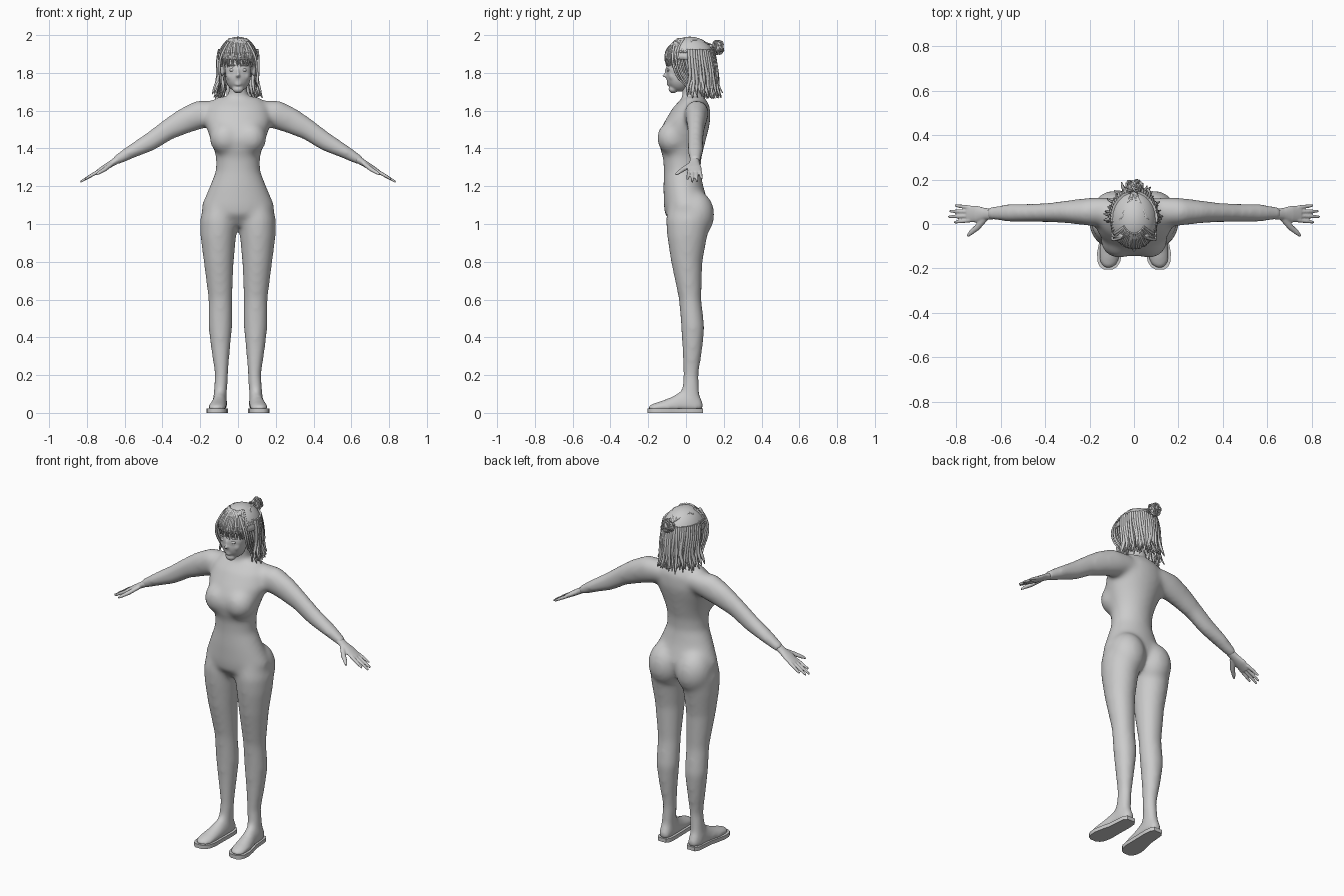
import bpy, bmesh, math, random
from mathutils import Vector, Matrix

random.seed(4)
if "Cube" in bpy.data.objects:
    bpy.data.objects.remove(bpy.data.objects["Cube"], do_unlink=True)

# One plain grey for the whole figure
GREY = bpy.data.materials.new("light grey")
GREY.use_nodes = True
GREY.diffuse_color = (.6, .6, .6, 1)
GREY.node_tree.nodes["Principled BSDF"].inputs["Base Color"].default_value = GREY.diffuse_color


def loft(bm, rings, u, v, sides=24, floor=None):
    """Closed skin through elliptical rings given as (centre, radius u, radius v)."""
    u, v = Vector(u).normalized(), Vector(v).normalized()
    loops = []
    for centre, ru, rv in rings:
        loop = []
        for i in range(sides):
            a = math.tau * i / sides
            p = Vector(centre) + u * ru * math.cos(a) + v * rv * math.sin(a)
            if floor is not None:
                p.z = max(p.z, floor)
            loop.append(bm.verts.new(p))
        loops.append(loop)
    faces = [bm.faces.new(loops[0]), bm.faces.new(loops[-1][::-1])]
    for a, b in zip(loops, loops[1:]):
        for i in range(sides):
            j = (i + 1) % sides
            faces.append(bm.faces.new((a[j], a[i], b[i], b[j])))
    bmesh.ops.recalc_face_normals(bm, faces=faces)


def ball(bm, centre, radii, tilt=0):
    m = Matrix.Translation(centre) @ Matrix.Rotation(tilt, 4, 'X') @ Matrix.Diagonal((*radii, 1))
    return bmesh.ops.create_uvsphere(bm, u_segments=24, v_segments=16, radius=1, matrix=m)["verts"]


def bake(ob, name):
    """Replace an object by its evaluated, smooth mesh."""
    bpy.context.view_layer.update()
    mesh = bpy.data.meshes.new_from_object(ob.evaluated_get(bpy.context.evaluated_depsgraph_get()))
    bpy.data.objects.remove(ob, do_unlink=True)
    mesh.name = name
    mesh.materials.clear()
    mesh.materials.append(GREY)
    for p in mesh.polygons:
        p.use_smooth = True
        p.material_index = 0
    done = bpy.data.objects.new(name, mesh)
    bpy.context.collection.objects.link(done)
    return done


def finish(bm, name, voxel=0, smooth=0):
    mesh = bpy.data.meshes.new(name)
    bm.to_mesh(mesh)
    bm.free()
    ob = bpy.data.objects.new(name + "_base", mesh)
    bpy.context.collection.objects.link(ob)
    if voxel:
        r = ob.modifiers.new("fuse", 'REMESH')
        r.mode, r.voxel_size = 'VOXEL', voxel
        s = ob.modifiers.new("soften", 'SMOOTH')
        s.factor, s.iterations = 0.5, smooth
    return bake(ob, name)


# Profiles: torso (z, front, back, half width); leg (z, inner, outer, front, back)
TORSO = [(.99, -.06, .05, .07), (1.05, -.112, .11, .19), (1.1, -.118, .122, .193),
         (1.2, -.12, .092, .15), (1.28, -.118, .077, .118), (1.35, -.122, .082, .117),
         (1.4, -.138, .095, .128), (1.45, -.147, .107, .147), (1.5, -.135, .12, .165),
         (1.55, -.11, .13, .178), (1.62, -.067, .128, .162), (1.672, -.015, .1, .115)]
LEG = [(.05, .06, .135, -.03, .075), (.2, .052, .123, -.015, .067), (.33, .042, .142, -.02, .087),
       (.45, .03, .157, -.026, .099), (.6, .03, .157, -.038, .082), (.8, .022, .182, -.08, .088),
       (.93, .01, .199, -.1, .112), (1.02, .0, .202, -.107, .13), (1.1, .02, .18, -.095, .11),
       (1.18, .04, .12, -.06, .06)]
# Arm (x, z, y, depth, height); shoe (y, x, half width, top)
ARM = [(.1, 1.6, .06, .06, .06), (.19, 1.583, .055, .065, .078), (.28, 1.547, .055, .054, .07),
       (.37, 1.5, .052, .045, .057), (.465, 1.435, .05, .042, .051), (.57, 1.38, .05, .041, .037),
       (.658, 1.33, .048, .03, .025)]
SHOE = [(.09, .095, .022, .06), (.07, .095, .036, .1), (.03, .095, .04, .125), (-.03, .098, .042, .115),
        (-.08, .105, .048, .085), (-.13, .11, .053, .065), (-.17, .113, .048, .053),
        (-.193, .115, .035, .043), (-.205, .116, .016, .034)]

# Body suit: torso, limbs and shoes fused into one smooth skin
bm = bmesh.new()
X, Y, Z = (1, 0, 0), (0, 1, 0), (0, 0, 1)
loft(bm, [((0, (f + b) / 2, z), w, (b - f) / 2) for z, f, b, w in TORSO], X, Y)
loft(bm, [((0, .035, 1.62), .07, .06), ((0, .03, 1.68), .052, .05), ((0, .02, 1.76), .048, .05)], X, Y)
for s in (1, -1):
    loft(bm, [((s * (i + o) / 2, (f + b) / 2, z), (o - i) / 2, (b - f) / 2) for z, i, o, f, b in LEG], X, Y)
    loft(bm, [((s * x, y, z), d, h) for x, z, y, d, h in ARM], Y, (s * .45, 0, .9))
    loft(bm, [((s * x, y, .02), w, t - .02) for y, x, w, t in SHOE], X, Z, floor=.012)
    ball(bm, (s * .066, -.07, 1.455), (.085, .084, .09))
    ball(bm, (s * .09, .045, 1.05), (.103, .106, .13))
finish(bm, "body_suit", .011, 24)

# Shoe soles: outline extruded upwards
for s, side in ((1, "left"), (-1, "right")):
    bm = bmesh.new()
    outline = [(s * (x + w + .003), y) for y, x, w, t in SHOE]
    outline += [(s * (x - w - .003), y) for y, x, w, t in reversed(SHOE)]
    base = bm.faces.new([bm.verts.new((x, y, 0)) for x, y in outline])
    top = bmesh.ops.extrude_face_region(bm, geom=[base])["geom"]
    bmesh.ops.translate(bm, vec=(0, 0, .022), verts=[g for g in top if isinstance(g, bmesh.types.BMVert)])
    bmesh.ops.recalc_face_normals(bm, faces=bm.faces)
    finish(bm, side + "_sole").data.set_sharp_from_angle(angle=math.radians(40))

# Hands: flat palm, four spread fingers and a thumb
for s, side in ((1, "left"), (-1, "right")):
    bm = bmesh.new()
    up = (s * .5, 0, .86)
    palm = [(.63, 1.345, .024, .02), (.67, 1.32, .027, .017), (.71, 1.296, .038, .015), (.75, 1.271, .037, .011)]
    loft(bm, [((s * x, .045, z), d, h) for x, z, d, h in palm], Y, up)
    for k, reach in enumerate((.81, .835, .83, .805)):
        y, spread = .017 + .019 * k, (k - 1.5) * .006
        drop = (reach - .74) * .58
        loft(bm, [((s * .735, y, 1.28), .0095, .01),
                  ((s * (.735 + reach) / 2, y + spread / 2, 1.28 - drop / 2), .009, .009),
                  ((s * reach, y + spread, 1.278 - drop), .006, .006)], Y, up, 12)
    loft(bm, [((s * .67, .03, 1.318), .018, .014), ((s * .705, -.015, 1.29), .014, .013),
              ((s * .735, -.04, 1.272), .011, .01), ((s * .75, -.055, 1.262), .006, .006)], (.6, s * .8, 0), Z, 12)
    finish(bm, side + "_hand", .004, 3)

# Head: skull, jaw, nose, lips and ears
bm = bmesh.new()
ball(bm, (0, .015, 1.87), (.088, .115, .11))
ball(bm, (0, -.035, 1.785), (.068, .07, .085))
ball(bm, (0, -.068, 1.714), (.03, .025, .022))
ball(bm, (0, -.05, 1.815), (.07, .055, .07))
ball(bm, (0, -.106, 1.785), (.011, .02, .01))
ball(bm, (0, -.098, 1.81), (.008, .015, .032), -.3)
for z in (1.738, 1.749):
    ball(bm, (0, -.09, z), (.02, .012, .0065))
for s in (1, -1):
    ball(bm, (s * .083, .015, 1.815), (.012, .02, .032))
    ball(bm, (s * .036, -.07, 1.785), (.026, .023, .03))
finish(bm, "head", .005, 8)

# Eyes and brows
bm = bmesh.new()
for s in (1, -1):
    ball(bm, (s * .031, -.093, 1.815), (.017, .009, .008))
    ball(bm, (s * .033, -.096, 1.84), (.023, .008, .004))
finish(bm, "eyes_and_brows")

# Hair cap, flattened above the face, with a bun behind
HEART = Vector((0, .02, 1.87))
bm = bmesh.new()
for v in ball(bm, HEART, (.108, .134, .122)):
    if v.co.y < .03:
        v.co.z = max(v.co.z, 1.872)
finish(bm, "hair_cap")
BUN = Vector((0, .168, 1.935))
bm = bmesh.new()
ball(bm, BUN, (.028, .024, .03))
finish(bm, "hair_bun")


def cap(azimuth, height, k=1.0):
    """Point on the hair cap; azimuth runs from the left side around the back."""
    c = math.cos(height)
    return HEART + Vector((.11 * c * math.cos(azimuth), .136 * c * math.sin(azimuth), .124 * math.sin(height))) * k


def strands(name, paths, thick):
    """Tapered locks of hair along the given paths."""
    cu = bpy.data.curves.new(name, 'CURVE')
    cu.dimensions, cu.bevel_depth, cu.bevel_resolution = '3D', thick, 1
    cu.use_fill_caps = True
    for path in paths:
        sp = cu.splines.new('NURBS')
        sp.points.add(len(path) - 1)
        for i, (p, co) in enumerate(zip(sp.points, path)):
            p.co = (*co, 1)
            p.radius = .3 if i == len(path) - 1 else random.uniform(.7, 1.1)
        sp.order_u, sp.use_endpoint_u, sp.resolution_u = 3, True, 3
    ob = bpy.data.objects.new(name + "_base", cu)
    bpy.context.collection.objects.link(ob)
    bake(ob, name)


def jitter(amount):
    return Vector([random.uniform(-amount, amount) for _ in range(3)])


# Bob: locks hanging around the sides and back, flicked out at the ends
bob = []
for layer in (.8, .9, 1.0):
    for i in range(32):
        a = math.radians(-2 + 184 * i / 31)
        out = Vector((math.cos(a) * .105, math.sin(a) * .14, 0)) * layer
        foot = Vector((out.x, out.y + .025, 1.68)) + jitter(.016)
        bob.append([cap(a, .45, layer), cap(a, .05, layer), HEART + out * .98 + Vector((0, .012, -.1)) + jitter(.008),
                    foot + Vector((0, 0, .04)) + jitter(.006), foot + out * .16])
strands("bob_locks", bob, .0095)

# Fringe across the forehead and longer locks framing the face
fringe = []
for i in range(26):
    a = math.radians(212 + 116 * i / 25)
    tip = -.15 - random.uniform(0, .25)
    fringe.append([cap(a, 1.1), cap(a, .6, 1.02), cap(a + random.uniform(-.1, .1), .1, 1.0),
                   cap(a + random.uniform(-.15, .15), tip, .95)])
for s in (1, -1):
    for i in range(6):
        y = -.075 + i * .018
        fringe.append([Vector((s * .05, -.06, 1.965)), Vector((s * .092, y, 1.9)), Vector((s * .1, y + .01, 1.82)),
                       Vector((s * .088, y + .045, 1.75)), Vector((s * .105, .03 + i * .008, 1.69)) + jitter(.01)])
strands("fringe_locks", fringe, .0065)

# Strands swept back over the crown and gathered into the bun, with loose bun loops
swept = []
for i in range(30):
    t = i / 29 * 2 - 1
    swept.append([cap(t * 1.5 - math.pi / 2, .3, .99), cap(t * 1.5 - math.pi / 2, .95, .99),
                  cap(math.pi / 2 - t * .9, 1.05, .99), BUN])
strands("swept_strands", swept, .005)
loops = []
for i in range(24):
    d = jitter(1).normalized()
    side = d.cross(jitter(1)).normalized()
    loops.append([BUN + side * .02, BUN + d * .036 + side * .02, BUN + d * .038 - side * .02, BUN - side * .026])
strands("bun_loops", loops, .005)
